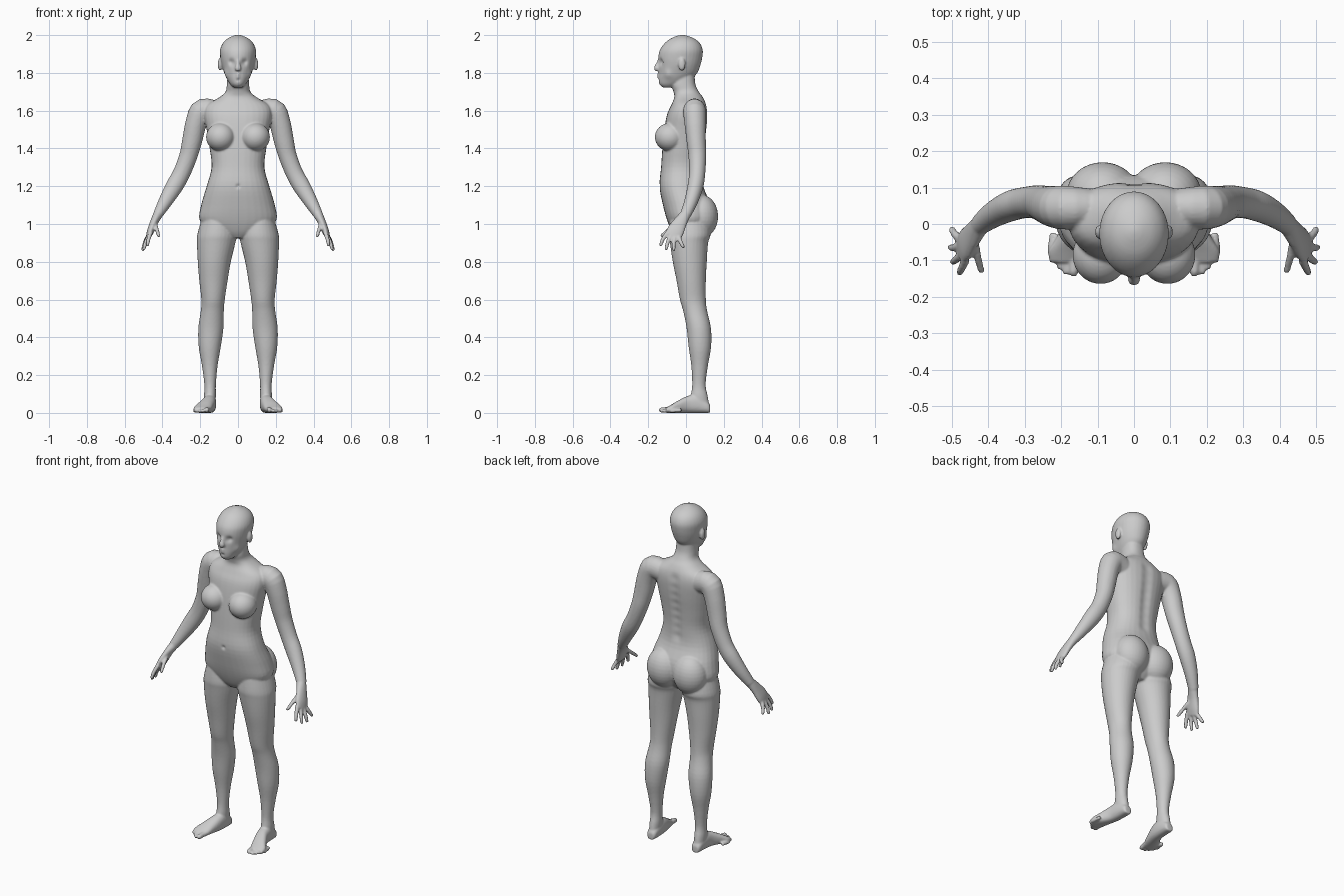
import bpy, bmesh, math
from mathutils import Vector as V

parts = []


def dense(rows, n=4):
    """Catmull-Rom refinement of rows of numbers."""
    out = []
    for i in range(len(rows) - 1):
        a, b, c, d = rows[max(i - 1, 0)], rows[i], rows[i + 1], rows[min(i + 2, len(rows) - 1)]
        for k in range(n):
            t = k / n
            out.append([0.5 * (2 * q + (r - p) * t + (2 * p - 5 * q + 4 * r - s) * t * t
                               + (3 * q - p - 3 * r + s) * t ** 3) for p, q, r, s in zip(a, b, c, d)])
    return out + [list(rows[-1])]


def loft(name, rings, side=1, power=2.0, seg=32):
    """Closed skin over (centre, u, v) superellipse rings; side=-1 mirrors in x."""
    bm = bmesh.new()
    loops = []
    for c, u, v in rings:
        loop = []
        for k in range(seg):
            a = 2 * math.pi * k / seg
            ca, sa = math.cos(a), math.sin(a)
            p = c + u * math.copysign(abs(ca) ** (2 / power), ca) + v * math.copysign(abs(sa) ** (2 / power), sa)
            loop.append(bm.verts.new((p.x * side, p.y, p.z)))
        loops.append(loop)
    for a, b in zip(loops, loops[1:]):
        for k in range(seg):
            bm.faces.new((a[k], a[(k + 1) % seg], b[(k + 1) % seg], b[k]))
    bm.faces.new(loops[0])
    bm.faces.new(loops[-1])
    bmesh.ops.recalc_face_normals(bm, faces=bm.faces)
    me = bpy.data.meshes.new(name)
    bm.to_mesh(me)
    bm.free()
    ob = bpy.data.objects.new(name, me)
    bpy.context.collection.objects.link(ob)
    parts.append(ob)


def stack(name, rows, side=1, power=2.0):
    """Horizontal rings from rows (z, x_in, x_out, y_front, y_back)."""
    loft(name, [(V(((a + b) / 2, (f + k) / 2, z)), V(((b - a) / 2, 0, 0)), V((0, (k - f) / 2, 0)))
                for z, a, b, f, k in dense(rows)], side, power)


def limb(name, rows, side=1, seg=24):
    """Tube through rows (x, y, z, half width, half depth)."""
    rows = dense(rows)
    pts = [V(r[:3]) for r in rows]
    rings = []
    for i, r in enumerate(rows):
        t = (pts[min(i + 1, len(pts) - 1)] - pts[max(i - 1, 0)]).normalized()
        u = t.cross(V((0, 1, 0))).normalized()
        rings.append((pts[i], u * r[3], t.cross(u) * r[4]))
    loft(name, rings, side, 2.0, seg)


def digit(name, points, r0, r1, side):
    """Finger or toe with a rounded tip."""
    n = len(points) - 1
    rows = [(*p, r0 + (r1 - r0) * i / n, r0 + (r1 - r0) * i / n) for i, p in enumerate(points)]
    end = V(points[-1])
    d = (end - V(points[-2])).normalized()
    rows.append((*(end + d * r1 * 0.8), r1 * 0.5, r1 * 0.5))
    limb(name, rows, side, 12)


def ball(name, c, r, side):
    """Ellipsoid made of horizontal rings."""
    rings = []
    for i in range(17):
        a = math.pi * (0.01 + 0.98 * i / 16)
        s = math.sin(a)
        rings.append((V((c[0], c[1], c[2] - r[2] * math.cos(a))), V((r[0] * s, 0, 0)), V((0, r[1] * s, 0))))
    loft(name, rings, side)


# torso and neck
torso = [(.925, .05, -.05, .07), (.96, .14, -.075, .10), (1.02, .203, -.10, .13), (1.10, .195, -.122, .13),
         (1.20, .166, -.14, .092), (1.30, .140, -.132, .088), (1.40, .150, -.125, .097), (1.50, .166, -.115, .11),
         (1.58, .18, -.10, .115), (1.63, .165, -.078, .108), (1.67, .10, -.062, .09), (1.70, .066, -.066, .068),
         (1.74, .059, -.077, .050), (1.80, .055, -.06, .045)]
stack("torso", [(z, -w, w, f, b) for z, w, f, b in torso], power=2.3)

# head and nose
head = [(1.722, .022, -.122, -.06), (1.74, .042, -.141, -.02), (1.77, .060, -.146, .03), (1.80, .073, -.145, .06),
        (1.84, .086, -.145, .076), (1.88, .093, -.147, .086), (1.92, .095, -.139, .089), (1.955, .082, -.115, .075),
        (1.98, .058, -.085, .047), (1.995, .028, -.05, .012), (2.001, .006, -.025, -.013)]
stack("head", [(z, -w, w, f, b) for z, w, f, b in head])
limb("nose", [(0, -.138, 1.875, .010, .008), (0, -.148, 1.85, .010, .010), (0, -.155, 1.825, .017, .014),
              (0, -.150, 1.812, .013, .010)])

leg = [(1.05, .03, .185, -.08, .11), (.95, .008, .214, -.09, .13), (.90, .014, .217, -.085, .117),
       (.80, .038, .213, -.07, .11), (.70, .055, .205, -.05, .105), (.60, .070, .194, -.032, .105),
       (.54, .075, .197, -.015, .112), (.45, .077, .210, .003, .132), (.35, .091, .208, .014, .133),
       (.25, .108, .191, .028, .116), (.15, .117, .178, .033, .104), (.09, .117, .180, .025, .115),
       (.03, .121, .178, .02, .125)]
arm = [(.10, .045, 1.585, .06, .05), (.185, .045, 1.60, .064, .06), (.220, .048, 1.54, .057, .057),
       (.243, .054, 1.44, .053, .051), (.263, .060, 1.36, .048, .047), (.298, .059, 1.27, .046, .043),
       (.337, .050, 1.20, .046, .042), (.384, .027, 1.12, .037, .036), (.424, -.002, 1.05, .026, .029)]
palm = [(.413, .005, 1.07, .024, .026), (.424, -.004, 1.05, .025, .028), (.444, -.030, 1.01, .021, .037),
        (.462, -.055, .965, .019, .046), (.474, -.070, .932, .013, .044)]
fingers = {"index": [(.462, -.098, .955), (.474, -.123, .918), (.479, -.134, .889)],
           "middle": [(.469, -.078, .944), (.488, -.097, .902), (.498, -.104, .869)],
           "ring": [(.475, -.058, .934), (.495, -.065, .895), (.504, -.064, .864)],
           "little": [(.480, -.038, .928), (.494, -.026, .900), (.500, -.014, .879)],
           "thumb": [(.440, -.040, 1.005), (.430, -.088, .972), (.420, -.128, .938)]}
foot = [(.128, .148, .014, .035), (.118, .148, .027, .055), (.06, .149, .034, .095), (.01, .155, .036, .09),
        (-.04, .173, .042, .066), (-.075, .188, .047, .045), (-.105, .194, .038, .028)]
toes = [(.166, -.133, .015), (.188, -.132, .010), (.203, -.119, .010), (.217, -.101, .010), (.229, -.079, .010)]

for side in (1, -1):
    ball("ear", (.095, -.022, 1.845), (.012, .019, .034), side)
    ball("breast", (.092, -.085, 1.46), (.077, .080, .075), side)
    ball("buttock", (.086, .080, 1.04), (.100, .090, .115), side)
    stack("leg", leg, side)
    limb("arm", arm, side)
    limb("palm", palm, side)
    for name, pts in fingers.items():
        digit(name + "_finger", pts, .0125, .009, side)
    # foot rings stand upright, running from heel to toes
    loft("foot", [(V((x, y, h / 2)), V((w, 0, 0)), V((0, 0, h / 2))) for y, x, w, h in dense(foot)], side, 2.4)
    for x, y, r in toes:
        digit("toe", [(x - .008, y + .055, r + .004), (x - .002, y + .025, r + .002), (x, y, r)], r, r * .9, side)

# fuse the parts into one skin
for ob in parts:
    ob.select_set(True)
body = parts[0]
bpy.context.view_layer.objects.active = body
bpy.ops.object.join()
body.name = "body"
fuse = body.modifiers.new("fuse", 'REMESH')
fuse.mode = 'VOXEL'
fuse.voxel_size = 0.0055
soft = body.modifiers.new("soften", 'SMOOTH')
soft.iterations = 4
for name in ("fuse", "soften"):
    bpy.ops.object.modifier_apply(modifier=name)

# soft dents and bumps: x, y, z, radius, push x, push y
details = [(.035, -.135, 1.857, .017, 0, .013),    # eye sockets
           (.035, -.122, 1.853, .009, 0, -.006),   # eyes
           (0, -.146, 1.792, .010, 0, -.007),      # upper lip
           (0, -.146, 1.776, .010, 0, -.006),      # lower lip
           (0, -.145, 1.762, .008, 0, .005),       # chin crease
           (.065, -.10, 1.79, .025, -.008, 0),     # cheeks
           (0, -.14, 1.20, .010, 0, .008)]         # navel
details += [(0, .10, 1.25 + .05 * i, .028, 0, -.009) for i in range(8)]  # spine groove
for v in body.data.vertices:
    x, y, z = v.co
    for px, py, pz, r, dx, dy in details:
        if abs(z - pz) < 3 * r:
            d = ((abs(x) - px) ** 2 + (y - py) ** 2 + (z - pz) ** 2) / (r * r)
            if d < 9:
                g = math.exp(-d)
                v.co.x += math.copysign(dx * g, x)
                v.co.y += dy * g
bpy.ops.object.shade_smooth()
